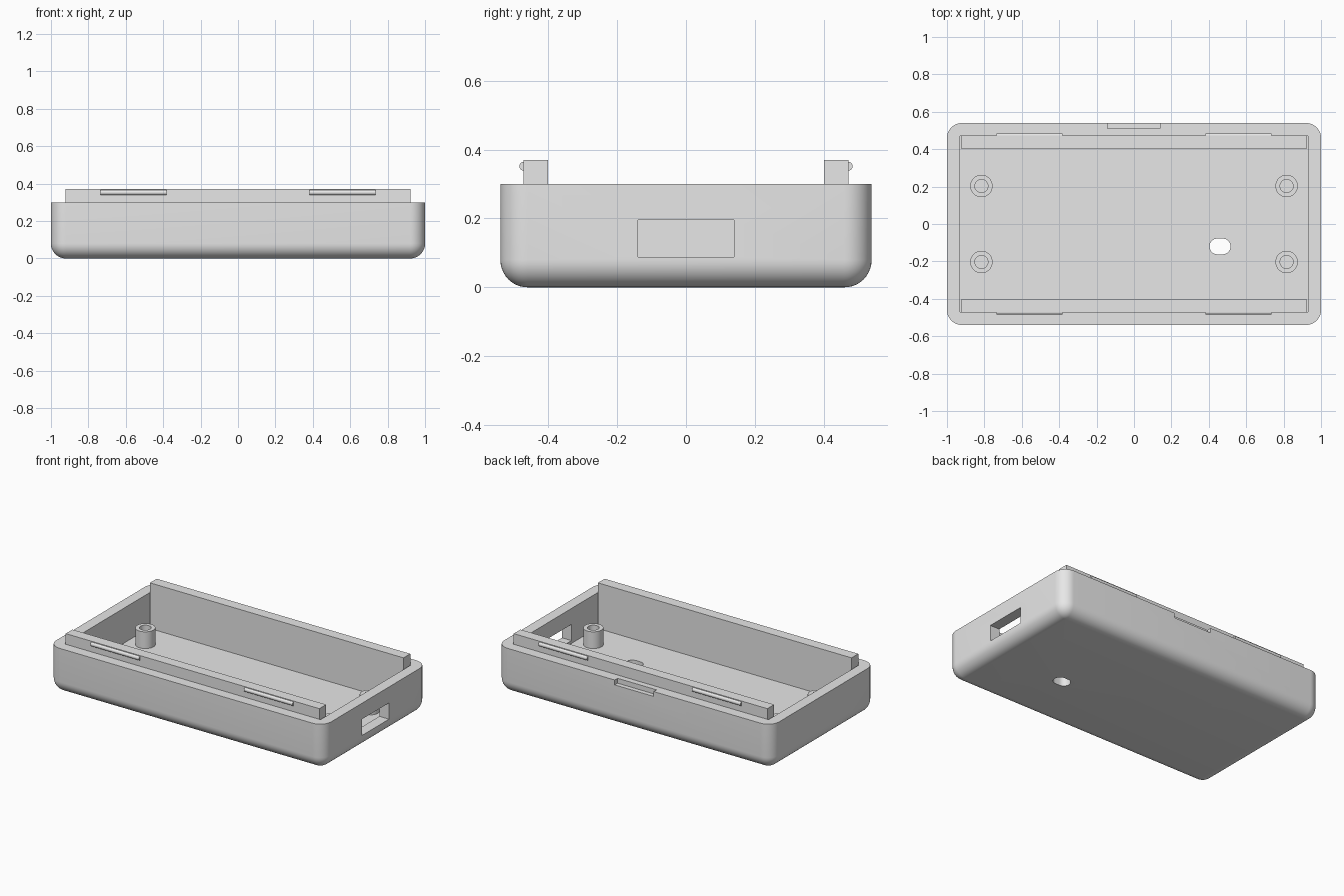
import bpy, bmesh, math

if "Cube" in bpy.data.objects:
    bpy.data.objects.remove(bpy.data.objects["Cube"])

HX, HY, RIM = 1.0, 0.54, 0.30      # half length, half width, rim height
WALL, R = 0.07, 0.08               # wall thickness, corner and bottom radius

plastic = bpy.data.materials.new("grey plastic")
plastic.diffuse_color = (0.8, 0.8, 0.8, 1)
plastic.use_nodes = True
plastic.node_tree.nodes["Principled BSDF"].inputs["Base Color"].default_value = plastic.diffuse_color


def finish(name, bm):
    bmesh.ops.recalc_face_normals(bm, faces=bm.faces)
    me = bpy.data.meshes.new(name)
    bm.to_mesh(me)
    bm.free()
    ob = bpy.data.objects.new(name, me)
    bpy.context.collection.objects.link(ob)
    me.materials.append(plastic)
    return ob


def select(ob):
    bpy.ops.object.select_all(action='DESELECT')
    ob.select_set(True)
    bpy.context.view_layer.objects.active = ob


def smooth(ob):
    select(ob)
    bpy.ops.object.shade_smooth_by_angle(angle=math.radians(30))


def loft(name, rings, closed=False):
    """Skin a list of equal-length point rings, capped or joined end to end."""
    bm = bmesh.new()
    rows = [[bm.verts.new(p) for p in ring] for ring in rings]
    pairs = list(zip(rows, rows[1:]))
    if closed:
        pairs.append((rows[-1], rows[0]))
    for a, b in pairs:
        for i in range(len(a)):
            j = (i + 1) % len(a)
            bm.faces.new((a[i], a[j], b[j], b[i]))
    if not closed:
        bm.faces.new(rows[0])
        bm.faces.new(rows[-1])
    return finish(name, bm)


def box(name, x0, x1, y0, y1, z0, z1):
    return loft(name, [[(x0, y0, z), (x1, y0, z), (x1, y1, z), (x0, y1, z)]
                       for z in (z0, z1)])


def rounded_rect(hx, hy, r, z, cx=0, cy=0, n=10):
    pts = []
    for k, (sx, sy) in enumerate([(1, 1), (-1, 1), (-1, -1), (1, -1)]):
        for i in range(n + 1):
            a = (k + i / n) * math.pi / 2
            pts.append((cx + sx * (hx - r) + r * math.cos(a),
                        cy + sy * (hy - r) + r * math.sin(a), z))
    return pts


def cut(ob, cutter):
    mod = ob.modifiers.new("cut", 'BOOLEAN')
    mod.operation, mod.solver, mod.object = 'DIFFERENCE', 'EXACT', cutter
    select(ob)
    bpy.ops.object.modifier_apply(modifier=mod.name)
    bpy.data.objects.remove(cutter)


# Tray body: rounded corners and a rolled bottom edge
rings = []
for i in range(11):
    a = i / 10 * math.pi / 2
    inset = (R - 0.002) * (1 - math.sin(a))
    rings.append(rounded_rect(HX - inset, HY - inset, R - inset,
                              R * (1 - math.cos(a))))
rings.append(rounded_rect(HX, HY, R, RIM))
body = loft("tray_body", rings)

# Cavity, side port, slotted floor hole and rear pry notch
cut(body, box("cavity_cutter", -HX + WALL, HX - WALL, -HY + WALL, HY - WALL, WALL, 0.5))
cut(body, box("port_cutter", 0.88, 1.1, -0.14, 0.14, 0.088, 0.195))
cut(body, loft("slot_cutter", [rounded_rect(0.056, 0.042, 0.0415, z, 0.46, -0.12)
                               for z in (-0.1, 0.12)]))
cut(body, box("notch_cutter", -0.143, 0.14, 0.51, 0.6, 0.268, 0.4))
smooth(body)

# Inner lip walls with snap ridges along both long sides
for side, s in (("front", -1), ("back", 1)):
    ya, yb = sorted((s * 0.402, s * 0.472))
    box(side + "_lip", -0.922, 0.922, ya, yb, WALL - 0.002, 0.37)
    for end, e in (("left", -1), ("right", 1)):
        ridge = loft(f"{side}_{end}_snap_ridge", [
            [(x, s * 0.471 + 0.0135 * math.cos(k * math.pi / 8),
              0.352 + 0.0135 * math.sin(k * math.pi / 8)) for k in range(16)]
            for x in (e * 0.382, e * 0.735)])
        smooth(ridge)

# Hollow screw posts on the floor
N = 32
for x in (-0.816, 0.816):
    for y in (-0.203, 0.203):
        profile = [(0.06, WALL - 0.002), (0.06, 0.18), (0.035, 0.18), (0.035, WALL - 0.002)]
        post = loft("screw_post", [
            [(x + r * math.cos(2 * math.pi * k / N),
              y + r * math.sin(2 * math.pi * k / N), z) for k in range(N)]
            for r, z in profile], closed=True)
        smooth(post)
